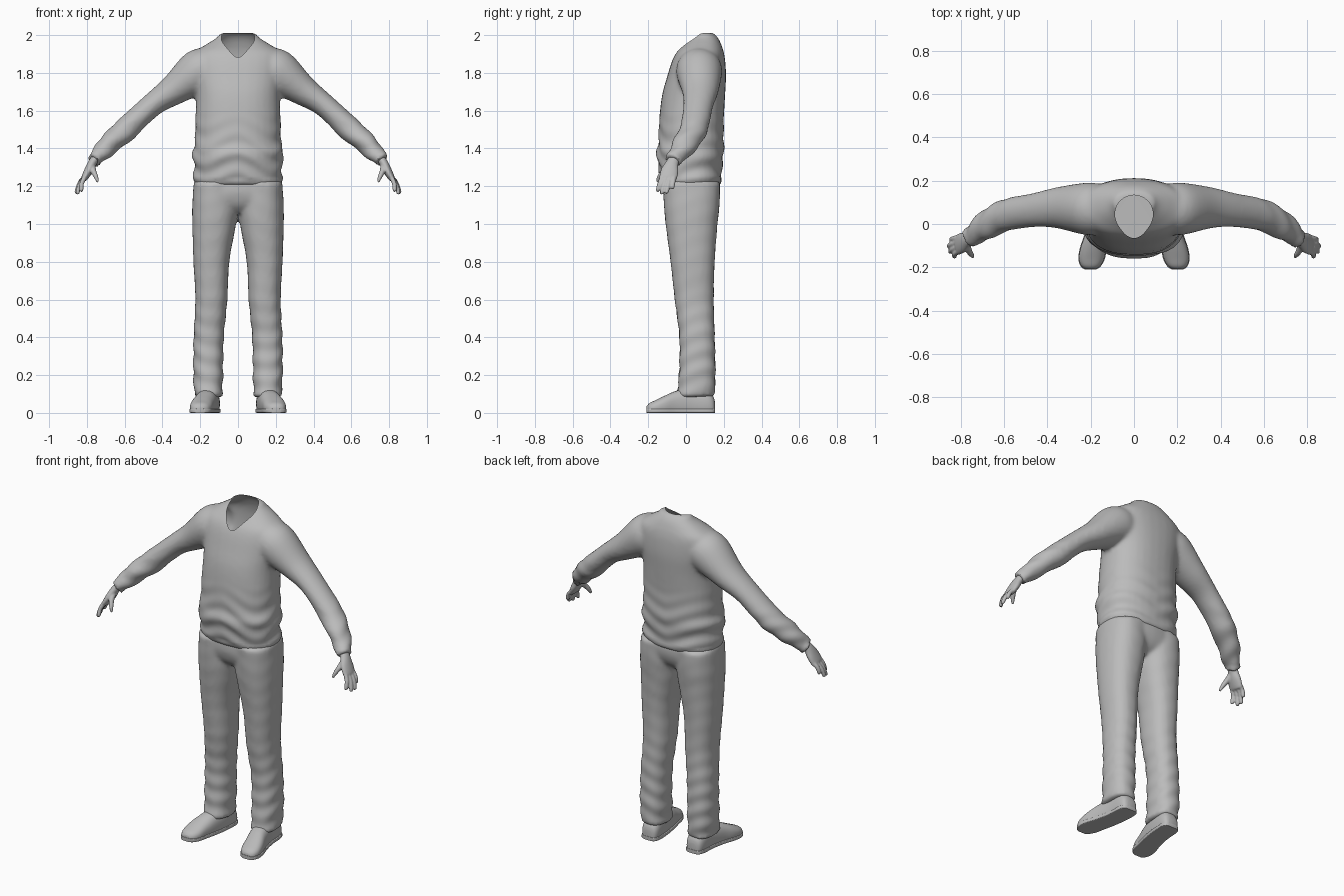
import bpy, bmesh, math
from mathutils import Vector

cube = bpy.data.objects.get("Cube")
if cube:
    bpy.data.objects.remove(cube, do_unlink=True)

grey = bpy.data.materials.new("plain grey")
grey.use_nodes = True
COLOUR = (0.5, 0.5, 0.5, 1)
grey.diffuse_color = COLOUR
grey.node_tree.nodes["Principled BSDF"].inputs["Base Color"].default_value = COLOUR


def resample(rows, steps=5):
    """Smooth curve through rows of numbers."""
    out = []
    for i in range(len(rows) - 1):
        quad = (rows[max(i - 1, 0)], rows[i], rows[i + 1], rows[min(i + 2, len(rows) - 1)])
        for k in range(steps):
            t = k / steps
            out.append([b + t / 2 * (c - a + t * (2 * a - 5 * b + 4 * c - d
                        + t * (3 * (b - c) + d - a))) for a, b, c, d in zip(*quad)])
    return out + [list(rows[-1])]


def loft(bm, rings, power=2.0, n=32):
    """Skin rings of (centre, axis u, axis v) with closed ends."""
    loops = []
    for c, u, v in rings:
        loop = []
        for k in range(n):
            a = math.tau * k / n
            x, y = math.cos(a), math.sin(a)
            x = math.copysign(abs(x) ** (2 / power), x)
            y = math.copysign(abs(y) ** (2 / power), y)
            loop.append(bm.verts.new(c + u * x + v * y))
        loops.append(loop)
    for a, b in zip(loops, loops[1:]):
        for k in range(n):
            j = (k + 1) % n
            bm.faces.new((a[k], a[j], b[j], b[k]))
    bm.faces.new(loops[0])
    bm.faces.new(loops[-1])


def column(bm, rows, side=1, power=2.3):
    """Upright form from (z, centre x, half width, front y, back y)."""
    loft(bm, [(Vector((side * cx, (f + b) / 2, z)), Vector((w, 0, 0)), Vector((0, (b - f) / 2, 0)))
              for z, cx, w, f, b in resample(rows)], power)


def tube(bm, rows, side=1, n=24):
    """Limb from (x, y, z, half thickness, half depth)."""
    rows = resample(rows)
    pts = [Vector((side * r[0], r[1], r[2])) for r in rows]
    rings = []
    for i, r in enumerate(rows):
        d = (pts[min(i + 1, len(pts) - 1)] - pts[max(i - 1, 0)]).normalized()
        across = Vector((0, 1, 0))
        across = (across - d * across.dot(d)).normalized()
        rings.append((pts[i], d.cross(across) * r[3], across * r[4]))
    loft(bm, rings, n=n)


def make(name, bm):
    bmesh.ops.recalc_face_normals(bm, faces=bm.faces[:])
    mesh = bpy.data.meshes.new(name)
    bm.to_mesh(mesh)
    bm.free()
    mesh.materials.append(grey)
    obj = bpy.data.objects.new(name, mesh)
    bpy.context.collection.objects.link(obj)
    return obj


def bake(obj):
    graph = bpy.context.evaluated_depsgraph_get()
    mesh = bpy.data.meshes.new_from_object(obj.evaluated_get(graph))
    obj.modifiers.clear()
    obj.data = mesh
    mesh.materials.clear()
    mesh.materials.append(grey)


def fuse(obj, voxel, rounds):
    """Merge overlapping forms into one soft skin."""
    m = obj.modifiers.new("fuse", 'REMESH')
    m.mode, m.voxel_size = 'VOXEL', voxel
    s = obj.modifiers.new("soften", 'SMOOTH')
    s.factor, s.iterations = 0.5, rounds
    bake(obj)


def crease(obj, weight, size):
    """Gentle cloth folds, as strong as weight(point)."""
    normals = [v.normal.copy() for v in obj.data.vertices]
    for v, nrm in zip(obj.data.vertices, normals):
        p = v.co
        fold = math.sin(p.z * 62 + 2.5 * math.sin(abs(p.x) * 13 + p.y * 9) + p.x * 5)
        v.co = p + nrm * fold * size * weight(p)


def finish(obj, angle=50):
    bpy.ops.object.select_all(action='DESELECT')
    obj.select_set(True)
    bpy.context.view_layer.objects.active = obj
    bpy.ops.object.shade_smooth_by_angle(angle=math.radians(angle))


# Sweater: torso and both sleeves in one skin
bm = bmesh.new()
column(bm, [(1.205, 0, .215, -.125, .18), (1.23, 0, .238, -.135, .19), (1.30, 0, .231, -.145, .19),
            (1.37, 0, .242, -.157, .2), (1.43, 0, .229, -.147, .2), (1.55, 0, .226, -.142, .2),
            (1.68, 0, .222, -.127, .207), (1.78, 0, .235, -.1, .212), (1.86, 0, .243, -.075, .208),
            (1.91, 0, .23, -.05, .2), (1.95, 0, .17, -.012, .187), (1.985, 0, .115, .025, .17),
            (2.012, 0, .09, .05, .145)])
for side in (1, -1):
    tube(bm, [(.14, .07, 1.84, .1, .11), (.21, .07, 1.805, .118, .122), (.34, .075, 1.71, .082, .098),
              (.455, .065, 1.63, .062, .079), (.595, .04, 1.5, .064, .074), (.685, -.008, 1.42, .056, .066),
              (.73, -.04, 1.37, .046, .055), (.745, -.053, 1.356, .041, .047),
              (.765, -.068, 1.334, .043, .047)], side)
sweater = make("sweater", bm)
fuse(sweater, .012, 6)
crease(sweater, lambda p: max(0, min(1, (1.6 - p.z) * 4)) * (1 if p.z > 1.24 else .2), .0045)


# Neckline: round at the back, pointed at the front, open inside
def neck_radius(a):
    front = max(0, -math.sin(a))
    return .088 + .022 * front ** 6


NECK_Y = .045
bm = bmesh.new()
outline = [math.tau * k / 64 for k in range(64)]
lower, upper = [[bm.verts.new((neck_radius(a) * math.cos(a), NECK_Y + neck_radius(a) * math.sin(a), z))
                 for a in outline] for z in (1.7, 2.2)]
for k in range(64):
    j = (k + 1) % 64
    bm.faces.new((lower[k], lower[j], upper[j], upper[k]))
bm.faces.new(lower)
bm.faces.new(upper)
cutter = make("neck_cutter", bm)
cutter.hide_render = True
cut = sweater.modifiers.new("neck", 'BOOLEAN')
cut.operation, cut.object, cut.solver = 'DIFFERENCE', cutter, 'EXACT'
bake(sweater)
bpy.data.objects.remove(cutter, do_unlink=True)
bm = bmesh.new()
bm.from_mesh(sweater.data)


def in_neck(v):
    x, y = v.co.x, v.co.y - NECK_Y
    return v.co.z > 1.65 and math.hypot(x, y) < neck_radius(math.atan2(y, x)) + .0006


pocket = [f for f in bm.faces if all(in_neck(v) for v in f.verts)]
bmesh.ops.delete(bm, geom=pocket, context='FACES')
bm.to_mesh(sweater.data)
bm.free()
finish(sweater)

# Trousers: hips and both legs in one skin
bm = bmesh.new()
column(bm, [(1.06, 0, .15, -.06, .1), (1.1, 0, .21, -.1, .15), (1.16, 0, .236, -.12, .178),
            (1.235, 0, .226, -.12, .178)])
for side in (1, -1):
    column(bm, [(.085, .157, .076, -.052, .153), (.13, .157, .075, -.045, .152),
                (.2, .158, .079, -.037, .156), (.4, .155, .08, -.035, .152), (.6, .141, .085, -.06, .147),
                (.8, .141, .095, -.082, .152), (1.0, .126, .116, -.108, .167),
                (1.1, .121, .121, -.117, .178), (1.22, .117, .118, -.122, .18)], side)
trousers = make("trousers", bm)
fuse(trousers, .012, 5)
crease(trousers, lambda p: max(.15, min(1, (.75 - p.z) * 2)), .003)
finish(trousers)

# Shoe sections: y, centre x, half width, height
SHOE = [(.153, .148, .026, .06), (.143, .149, .044, .09), (.11, .15, .054, .12), (.03, .155, .055, .13),
        (-.05, .17, .057, .117), (-.11, .187, .06, .092), (-.16, .196, .058, .068),
        (-.193, .2, .044, .052), (-.208, .201, .024, .036)]
FINGERS = [(-.125, .832, -.152, 1.172), (-.104, .853, -.13, 1.158),
           (-.083, .86, -.104, 1.162), (-.062, .848, -.073, 1.187)]

for side, label in ((1, "left"), (-1, "right")):
    # Shoe upper
    bm = bmesh.new()
    loft(bm, [(Vector((side * x, y, h * .4)), Vector((w, 0, 0)), Vector((0, 0, h * .6)))
              for y, x, w, h in resample(SHOE, 4)], 2.4)
    for v in bm.verts:
        v.co.z = max(v.co.z, .004)
    finish(make(label + "_shoe", bm))
    # Flat sole
    bm = bmesh.new()
    loft(bm, [(Vector((side * x, y * 1.01, .011)), Vector((w + .003, 0, 0)), Vector((0, 0, .011)))
              for y, x, w, h in resample(SHOE, 4)], 8)
    finish(make(label + "_sole", bm), 40)
    # Hand: palm, four fingers and thumb
    bm = bmesh.new()
    tube(bm, [(.745, -.055, 1.36, .022, .03), (.77, -.072, 1.325, .023, .033),
              (.79, -.085, 1.285, .023, .046), (.812, -.095, 1.245, .018, .047),
              (.818, -.097, 1.235, .012, .04)], side)
    for y, tx, ty, tz in FINGERS:
        base = Vector((.81, y, 1.25))
        tip = Vector((tx, ty, tz))
        mid = base.lerp(tip, .5) + Vector((.006, 0, .004))
        tube(bm, [(*base, .013, .013), (*mid, .012, .012), (*base.lerp(tip, .9), .011, .011),
                  (*tip, .006, .006)], side, 12)
    tube(bm, [(.772, -.08, 1.315, .016, .018), (.765, -.118, 1.28, .015, .016),
              (.752, -.14, 1.25, .012, .013), (.742, -.153, 1.222, .006, .007)], side, 12)
    hand = make(label + "_hand", bm)
    fuse(hand, .005, 3)
    finish(hand, 70)
